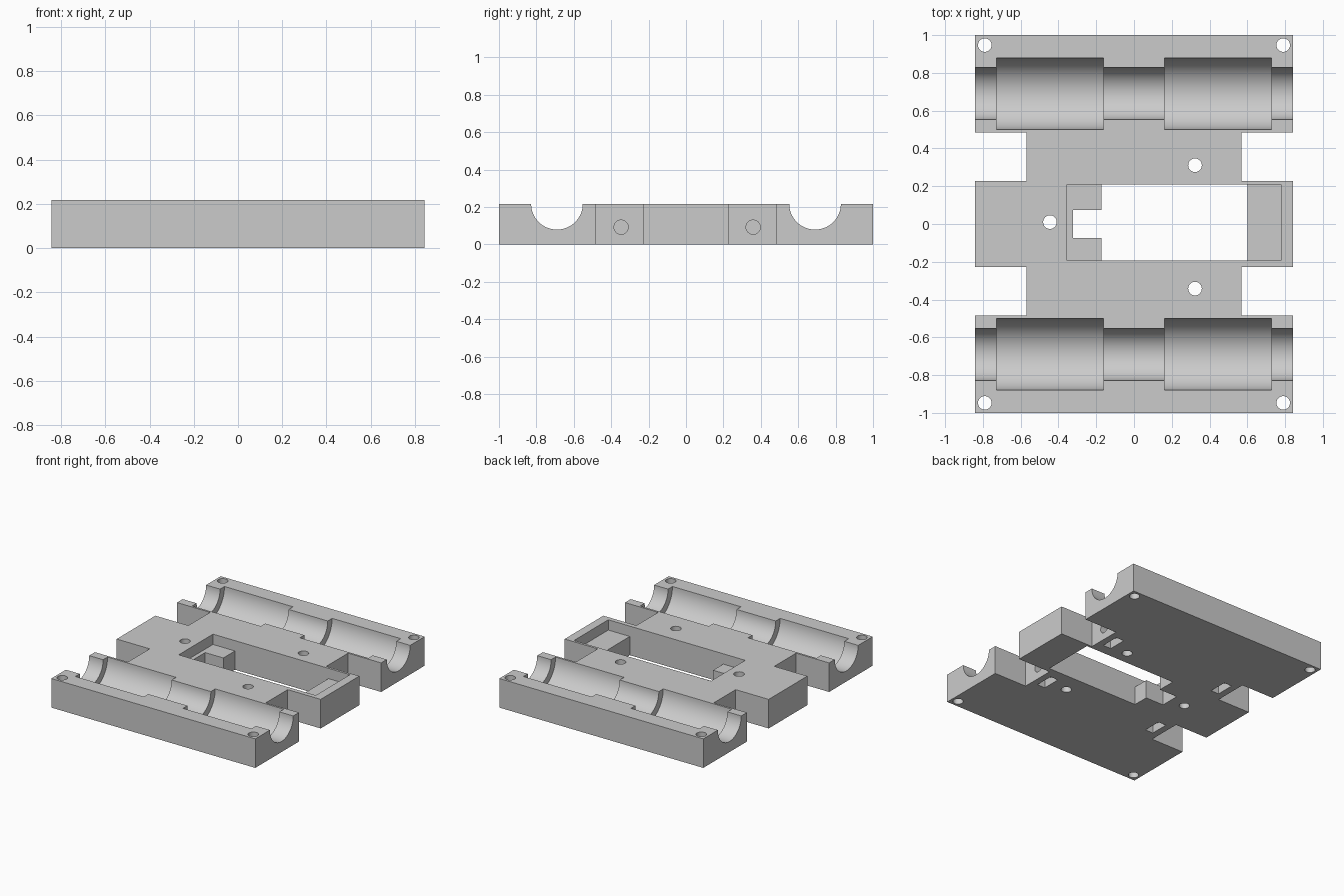
import bpy
import math
from mathutils import Vector

if "Cube" in bpy.data.objects:
    bpy.data.objects.remove(bpy.data.objects["Cube"], do_unlink=True)

WIDTH, LENGTH, HEIGHT = 1.686, 2.0, 0.217
OVER = 0.1  # how far cutters pass beyond the plate

grey = bpy.data.materials.new("plain_grey")
grey.use_nodes = True
colour = (0.6, 0.6, 0.6, 1)
grey.diffuse_color = colour
grey.node_tree.nodes["Principled BSDF"].inputs["Base Color"].default_value = colour


def box(name, low, high):
    low, high = Vector(low), Vector(high)
    bpy.ops.mesh.primitive_cube_add(size=1, location=(low + high) / 2)
    ob = bpy.context.object
    ob.name = name
    ob.scale = high - low
    bpy.ops.object.transform_apply(location=True, scale=True, rotation=False)
    return ob


def rod(name, start, end, radius, sides):
    start, end = Vector(start), Vector(end)
    axis = end - start
    bpy.ops.mesh.primitive_cylinder_add(
        vertices=sides, radius=radius, depth=axis.length, location=(start + end) / 2,
        rotation=axis.to_track_quat("Z", "Y").to_euler())
    bpy.context.object.name = name
    return bpy.context.object


plate = box("carriage_plate", (-WIDTH / 2, -LENGTH / 2, 0), (WIDTH / 2, LENGTH / 2, HEIGHT))
plate.data.materials.append(grey)


def cut(cutter):
    cutter.hide_render = True
    mod = plate.modifiers.new("cut", "BOOLEAN")
    mod.operation = "DIFFERENCE"
    mod.solver = "EXACT"
    mod.object = cutter
    bpy.context.view_layer.objects.active = plate
    bpy.ops.object.modifier_apply(modifier=mod.name)
    bpy.data.objects.remove(cutter, do_unlink=True)


# Shaft channels with wider bearing seats
for side in (-1, 1):
    y = 0.69 * side
    cut(rod("shaft_channel", (-1, y, HEIGHT), (1, y, HEIGHT), 0.138, 64))
    for x in (-0.445, 0.445):
        cut(rod("bearing_seat", (x - 0.283, y, HEIGHT), (x + 0.283, y, HEIGHT), 0.19, 64))

# Side notches, clamp screw holes and nut slots
for sx in (-1, 1):
    for sy in (-1, 1):
        xs = sorted((0.57 * sx, sx))
        ys = sorted((0.228 * sy, 0.485 * sy))
        cut(box("side_notch", (xs[0], ys[0], -OVER), (xs[1], ys[1], HEIGHT + OVER)))
        y = 0.353 * sy + 0.006
        cut(rod("screw_hole", (0.43 * sx, y, 0.092), (0.65 * sx, y, 0.092), 0.038, 32))
        x = 0.486 * sx
        cut(box("nut_slot", (x - 0.033, y - 0.07, -OVER), (x + 0.033, y + 0.07, 0.16)))

# Stepped centre pocket, its opening and cable notch
cut(box("pocket", (-0.354, -0.194, 0.14), (0.778, 0.21, HEIGHT + OVER)))
cut(box("opening", (-0.172, -0.194, -OVER), (0.6, 0.21, HEIGHT + OVER)))
cut(box("cable_notch", (-0.323, -0.074, -OVER), (0, 0.073, HEIGHT + OVER)))

# Vertical mounting holes
holes = [(0.79 * sx, 0.947 * sy) for sx in (-1, 1) for sy in (-1, 1)]
holes += [(0.323, 0.311), (0.323, -0.342), (-0.445, 0.01)]
for x, y in holes:
    cut(rod("mount_hole", (x, y, -OVER), (x, y, HEIGHT + OVER), 0.036, 32))

# Smooth curved walls, keep edges crisp
bpy.ops.object.select_all(action="DESELECT")
plate.select_set(True)
bpy.context.view_layer.objects.active = plate
bpy.ops.object.shade_smooth_by_angle(angle=math.radians(30))
